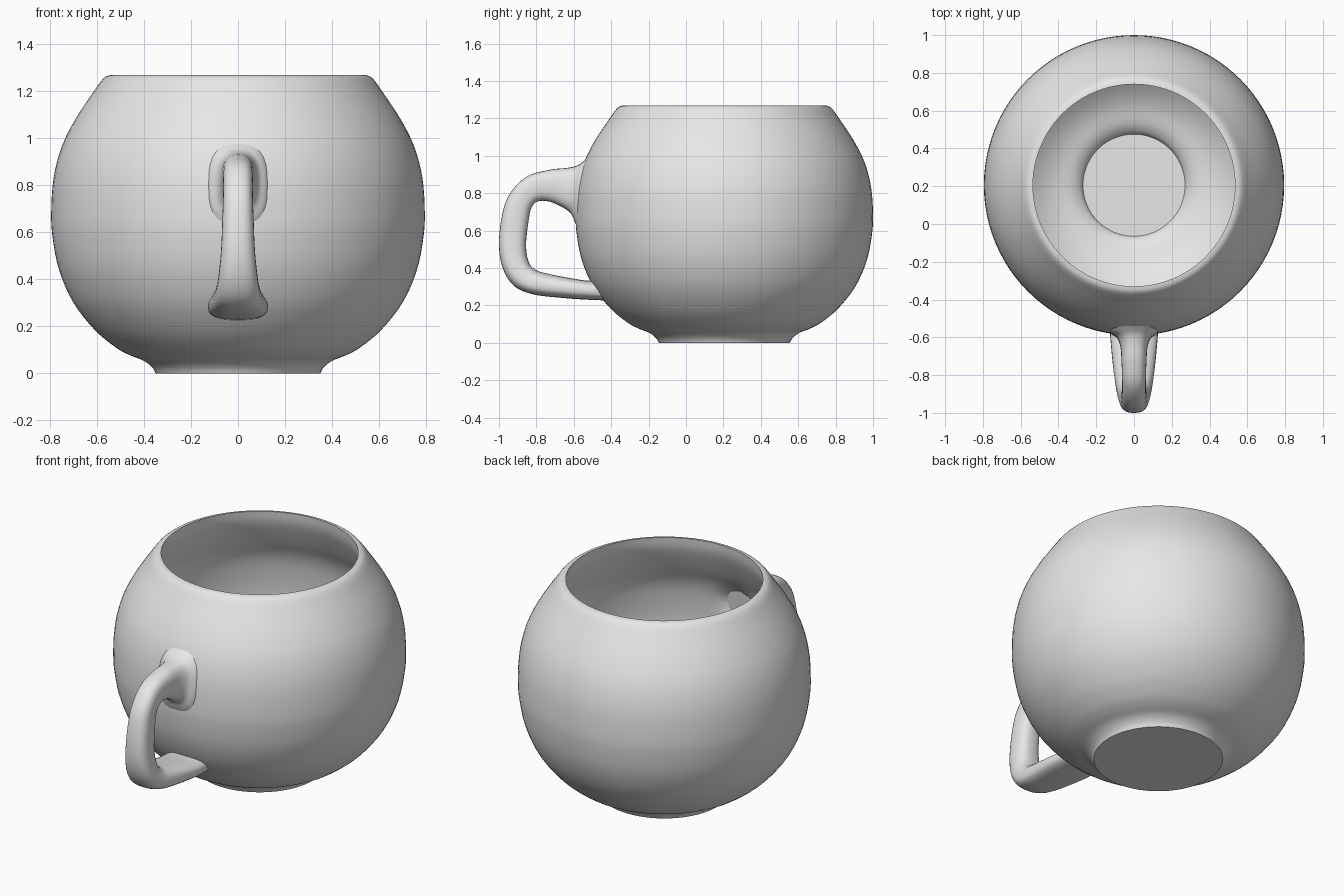
import bpy, bmesh, math

if "Cube" in bpy.data.objects:
    bpy.data.objects.remove(bpy.data.objects["Cube"])

CY = 0.205  # y position of the bowl axis

grey = bpy.data.materials.new("light_grey")
grey.diffuse_color = (0.8, 0.8, 0.8, 1)
grey.use_nodes = True
grey.node_tree.nodes["Principled BSDF"].inputs["Base Color"].default_value = grey.diffuse_color


def smooth_points(pts, steps):
    """Catmull-Rom resampling of tuples of any length."""
    out = []
    for i in range(len(pts) - 1):
        p0, p1, p2 = pts[max(i - 1, 0)], pts[i], pts[i + 1]
        p3 = pts[min(i + 2, len(pts) - 1)]
        for s in range(steps):
            t = s / steps
            out.append(tuple(
                0.5 * (2 * b + (c - a) * t + (2 * a - 5 * b + 4 * c - d) * t * t
                       + (3 * b - a - 3 * c + d) * t ** 3)
                for a, b, c, d in zip(p0, p1, p2, p3)))
    return out + [tuple(pts[-1])]


def loft(name, rings):
    """Bridge closed rings of points and cap both ends."""
    bm = bmesh.new()
    loops = [[bm.verts.new(p) for p in ring] for ring in rings]
    n = len(loops[0])
    for a, b in zip(loops, loops[1:]):
        for i in range(n):
            j = (i + 1) % n
            bm.faces.new((a[i], a[j], b[j], b[i]))
    bm.faces.new(loops[0][::-1])
    bm.faces.new(loops[-1])
    bmesh.ops.recalc_face_normals(bm, faces=bm.faces)
    me = bpy.data.meshes.new(name)
    bm.to_mesh(me)
    bm.free()
    me.materials.append(grey)
    ob = bpy.data.objects.new(name, me)
    bpy.context.collection.objects.link(ob)
    bpy.ops.object.select_all(action='DESELECT')
    ob.select_set(True)
    bpy.context.view_layer.objects.active = ob
    bpy.ops.object.shade_smooth_by_angle(angle=math.radians(35))
    return ob


# Cup: outer wall from foot to lip, then inner wall down to the floor (radius, z)
outer = [(0.35, 0), (0.365, 0.025), (0.40, 0.053), (0.46, 0.077), (0.52, 0.11),
         (0.61, 0.185), (0.70, 0.30), (0.76, 0.435), (0.788, 0.57), (0.795, 0.68),
         (0.785, 0.83), (0.75, 0.965), (0.69, 1.085), (0.61, 1.205), (0.58, 1.247),
         (0.56, 1.264), (0.537, 1.27)]
inner = [(0.535, 1.27), (0.55, 1.19), (0.61, 1.06), (0.67, 0.95), (0.70, 0.83),
         (0.715, 0.66), (0.69, 0.50), (0.64, 0.38), (0.58, 0.28), (0.50, 0.21),
         (0.42, 0.165), (0.33, 0.135), (0.285, 0.105), (0.27, 0.08)]
N = 96
inner_path = smooth_points(inner, 4)
rings = []
for k, (r, z) in enumerate(smooth_points(outer, 4) + inner_path):
    ring = []
    is_inner = k > (len(outer) - 1) * 4
    for i in range(N):
        a = 2 * math.pi * i / N
        x, y = r * math.cos(a), r * math.sin(a)
        # shallow hollow inside the cup behind the upper handle joint
        if is_inner and y < 0:
            d2 = x * x + (z - 0.85) ** 2
            y -= 0.08 * math.exp(-d2 / (2 * 0.055 ** 2))
        ring.append((x, y + CY, z))
    rings.append(ring)
loft("cup", rings)

# Handle: outer edge (y, z), inner edge (y, z), half width
sections = [
    (-0.49, 1.02, -0.55, 0.56, 0.15), (-0.555, 0.965, -0.592, 0.64, 0.125),
    (-0.59, 0.945, -0.615, 0.69, 0.09), (-0.64, 0.935, -0.66, 0.725, 0.072),
    (-0.73, 0.925, -0.73, 0.755, 0.066), (-0.85, 0.89, -0.79, 0.757, 0.063),
    (-0.94, 0.80, -0.825, 0.725, 0.063), (-0.982, 0.69, -0.842, 0.65, 0.066),
    (-1.0, 0.53, -0.855, 0.52, 0.072), (-0.98, 0.40, -0.84, 0.43, 0.083),
    (-0.92, 0.305, -0.80, 0.388, 0.095), (-0.82, 0.26, -0.74, 0.37, 0.108),
    (-0.68, 0.242, -0.65, 0.352, 0.12), (-0.55, 0.232, -0.55, 0.335, 0.128),
    (-0.41, 0.226, -0.475, 0.33, 0.125)]
M = 28
rings = []
for oy, oz, iy, iz, w in smooth_points(sections, 5):
    ring = []
    for i in range(M):
        a = 2 * math.pi * i / M
        c, s = math.cos(a), math.sin(a)
        # rounded-rectangle cross-section
        u = math.copysign(abs(c) ** 0.75, c)
        v = math.copysign(abs(s) ** 0.75, s)
        t = (1 + v) / 2
        ring.append((w * u, iy + (oy - iy) * t, iz + (oz - iz) * t))
    rings.append(ring)
loft("handle", rings)
